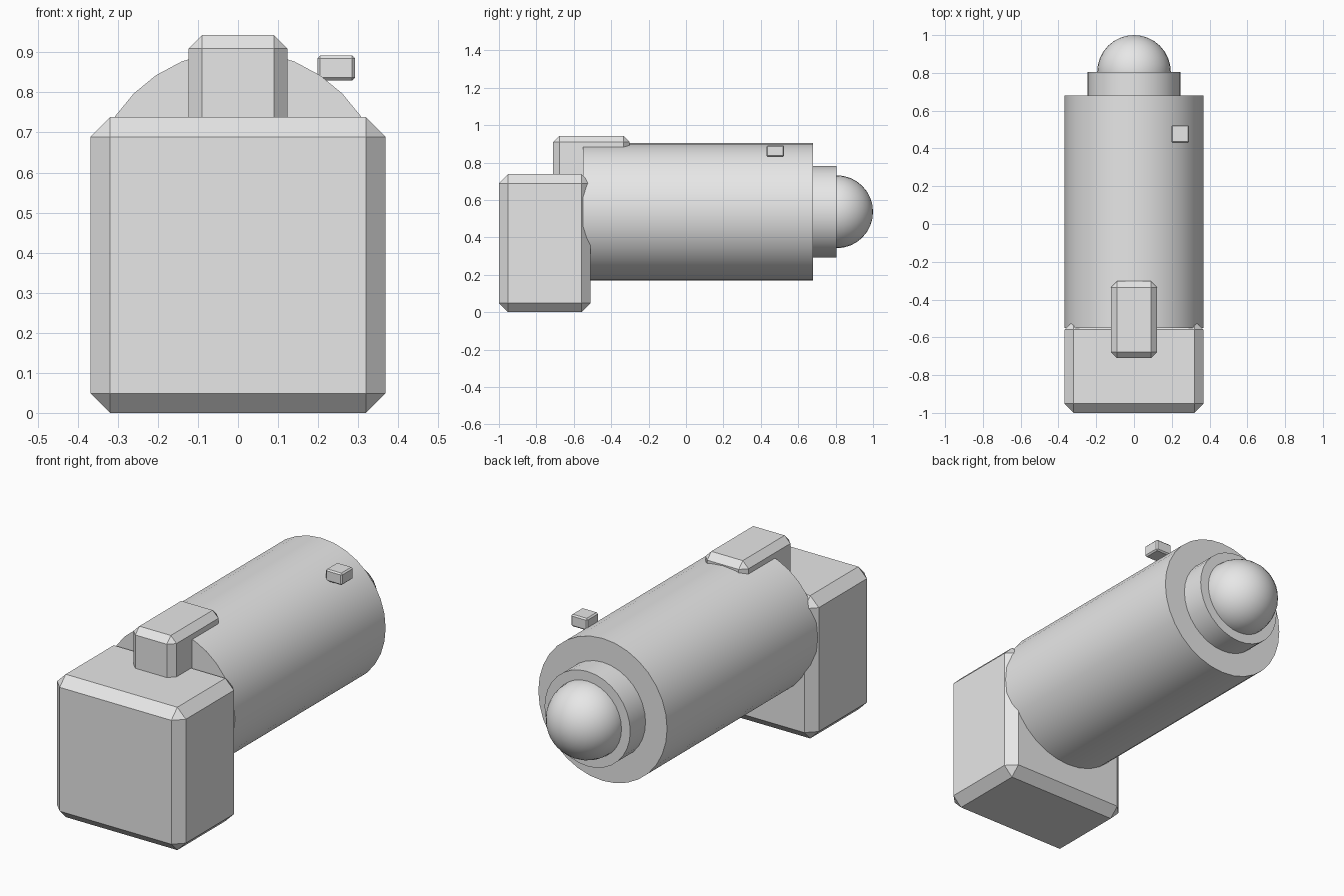
import bpy
import math

cube = bpy.data.objects.get("Cube")
if cube:
    bpy.data.objects.remove(cube, do_unlink=True)

grey = bpy.data.materials.new("light grey")
grey.use_nodes = True
colour = (0.8, 0.8, 0.8, 1)
grey.diffuse_color = colour
grey.node_tree.nodes["Principled BSDF"].inputs["Base Color"].default_value = colour

AXIS_Z = 0.537
ALONG_Y = (math.pi / 2, 0, 0)


def finish(name):
    ob = bpy.context.object
    ob.name = name
    ob.data.materials.append(grey)
    return ob


def chamfered_box(name, low, high, width):
    centre = [(a + b) / 2 for a, b in zip(low, high)]
    bpy.ops.mesh.primitive_cube_add(size=1, location=centre)
    ob = finish(name)
    ob.scale = [b - a for a, b in zip(low, high)]
    bpy.ops.object.transform_apply(location=False, rotation=False, scale=True)
    bevel = ob.modifiers.new("chamfer", 'BEVEL')
    bevel.width = width
    bevel.segments = 1


def barrel(name, radius, front, back):
    bpy.ops.mesh.primitive_cylinder_add(
        vertices=32, radius=radius, depth=back - front,
        location=(0, (front + back) / 2, AXIS_Z), rotation=ALONG_Y)
    finish(name)
    bpy.ops.object.shade_smooth_by_angle(angle=math.radians(30))


# Front housing and the block bridging it to the barrel
chamfered_box("front_housing", (-0.368, -1, 0), (0.368, -0.51, 0.738), 0.049)
chamfered_box("top_block", (-0.123, -0.71, 0.6), (0.123, -0.302, 0.943), 0.033)

# Main barrel and the stepped collar behind it
barrel("main_barrel", 0.368, -0.55, 0.68)
barrel("rear_collar", 0.245, 0.6, 0.805)

# Rounded rear tip
bpy.ops.mesh.primitive_uv_sphere_add(
    segments=32, ring_count=16, radius=0.195,
    location=(0, 0.805, AXIS_Z), rotation=ALONG_Y)
finish("rear_dome")
bpy.ops.object.shade_smooth()

# Small button on the barrel's left shoulder
chamfered_box("side_button", (0.198, 0.43, 0.83), (0.292, 0.525, 0.892), 0.007)
